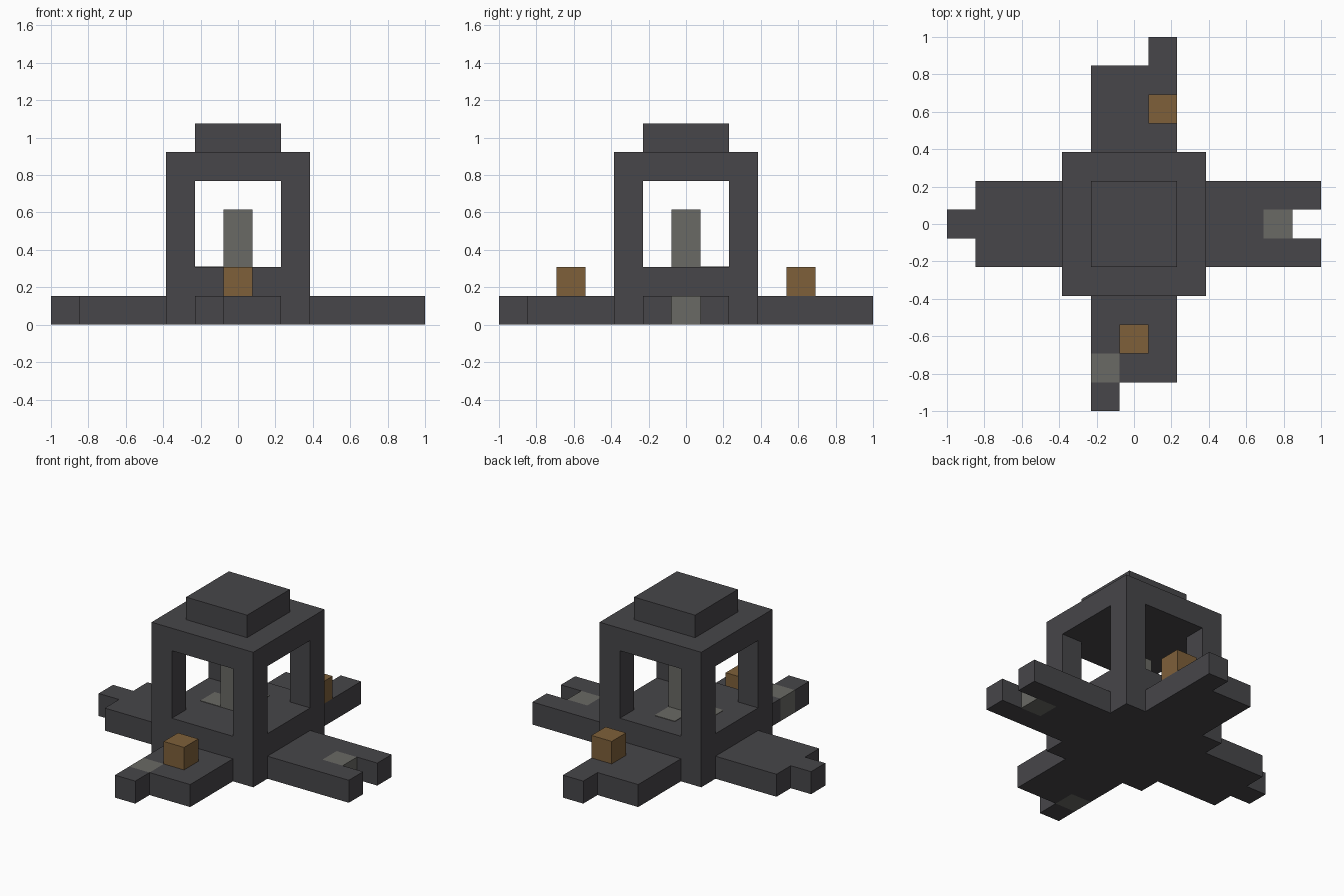
import bpy
import bmesh

U = 2 / 13  # one block

cube = bpy.data.objects.get("Cube")
if cube:
    bpy.data.objects.remove(cube, do_unlink=True)


def material(name, rgb):
    mat = bpy.data.materials.new(name)
    mat.use_nodes = True
    mat.diffuse_color = (*rgb, 1)
    mat.node_tree.nodes["Principled BSDF"].inputs["Base Color"].default_value = (*rgb, 1)
    return mat


DARK = material("dark stone", (0.063, 0.061, 0.067))
GREY = material("worn grey", (0.143, 0.143, 0.128))
BROWN = material("wood brown", (0.209, 0.117, 0.042))


def prism(name, outline, z0, z1, mat):
    """Extrude an outline, given in blocks, from z0 up to z1."""
    bm = bmesh.new()
    base = bm.faces.new([bm.verts.new((x * U, y * U, z0 * U)) for x, y in outline])
    top = bmesh.ops.extrude_face_region(bm, geom=[base])["geom"]
    verts = [v for v in top if isinstance(v, bmesh.types.BMVert)]
    bmesh.ops.translate(bm, verts=verts, vec=(0, 0, (z1 - z0) * U))
    bmesh.ops.recalc_face_normals(bm, faces=bm.faces)
    mesh = bpy.data.meshes.new(name)
    bm.to_mesh(mesh)
    bm.free()
    mesh.materials.append(mat)
    obj = bpy.data.objects.new(name, mesh)
    bpy.context.collection.objects.link(obj)
    return obj


def box(name, x, y, size, z0, z1, mat):
    """Square block centred on x, y."""
    h = size / 2
    return prism(name, [(x - h, y - h), (x + h, y - h), (x + h, y + h), (x - h, y + h)],
                 z0, z1, mat)


# Central tower: base, corner posts, roof and cap
box("tower_base", 0, 0, 5, 0, 2, DARK)
for side, sx in (("right", -1), ("left", 1)):
    for end, sy in (("front", -1), ("back", 1)):
        box(f"{end}_{side}_post", 2 * sx, 2 * sy, 1, 2, 5, DARK)
box("roof", 0, 0, 5, 5, 6, DARK)
box("roof_cap", 0, 0, 3, 6, 7, DARK)

# Pillar inside the tower and worn patches on the floor
box("inner_pillar", 0, 0, 1, 2, 4, GREY)
box("floor_patch_right", -1, 0, 1, 2, 2.02, GREY)
box("floor_patch_back", 0, 1, 1, 2, 2.02, GREY)

# Left arm: forked, with a grey block at the root of the notch
prism("left_arm", [(2.5, -1.5), (6.5, -1.5), (6.5, -.5), (4.5, -.5),
                   (4.5, .5), (6.5, .5), (6.5, 1.5), (2.5, 1.5)], 0, 1, DARK)
box("left_arm_grey_block", 5, 0, 1, 0, 1, GREY)

# Right arm: single centred stub
prism("right_arm", [(-2.5, 1.5), (-5.5, 1.5), (-5.5, .5), (-6.5, .5),
                    (-6.5, -.5), (-5.5, -.5), (-5.5, -1.5), (-2.5, -1.5)], 0, 1, DARK)

# Back arm: stub on its left edge and a wooden block
prism("back_arm", [(1.5, 2.5), (1.5, 6.5), (.5, 6.5), (.5, 5.5),
                   (-1.5, 5.5), (-1.5, 2.5)], 0, 1, DARK)
box("back_wood_block", 1, 4, 1, 1, 2, BROWN)

# Front arm: grey corner block, stub and a wooden block
prism("front_arm", [(-1.5, -2.5), (-1.5, -4.5), (-.5, -4.5), (-.5, -5.5),
                    (1.5, -5.5), (1.5, -2.5)], 0, 1, DARK)
box("front_arm_grey_block", -1, -5, 1, 0, 1, GREY)
box("front_arm_stub", -1, -6, 1, 0, 1, DARK)
box("front_wood_block", 0, -4, 1, 1, 2, BROWN)
